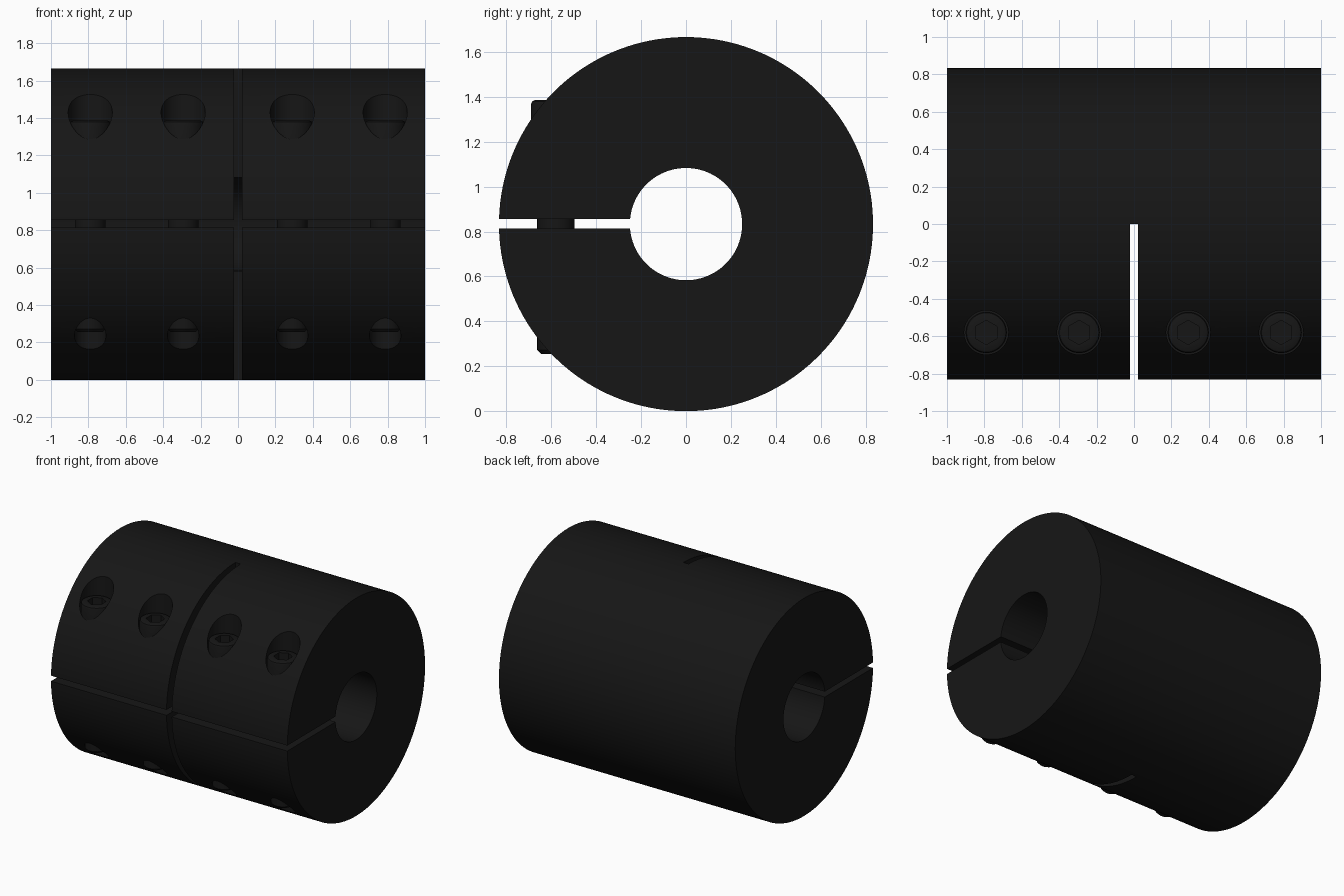
import bpy, math

if "Cube" in bpy.data.objects:
    bpy.data.objects.remove(bpy.data.objects["Cube"])

R, CZ, BORE = 0.833, 0.833, 0.25
SCREW_X = (-0.79, -0.293, 0.29, 0.787)
SCREW_Y = -0.58

black = bpy.data.materials.new("black_steel")
black.diffuse_color = (0.008, 0.008, 0.008, 1)
black.use_nodes = True
black.node_tree.nodes["Principled BSDF"].inputs["Base Color"].default_value = black.diffuse_color


def cyl(name, r, depth, loc, rot=(0, 0, 0), sides=64):
    bpy.ops.mesh.primitive_cylinder_add(vertices=sides, radius=r, depth=depth,
                                        location=loc, rotation=rot)
    o = bpy.context.object
    o.name = name
    return o


def rod(name, r, z0, z1, x, sides=64):
    return cyl(name, r, z1 - z0, (x, SCREW_Y, (z0 + z1) / 2), sides=sides)


def box(name, size, loc):
    bpy.ops.mesh.primitive_cube_add(size=1, location=loc)
    o = bpy.context.object
    o.name = name
    o.scale = size
    bpy.ops.object.transform_apply(location=False, rotation=False, scale=True)
    return o


def activate(o):
    bpy.ops.object.select_all(action='DESELECT')
    o.select_set(True)
    bpy.context.view_layer.objects.active = o


def boolean(target, tool, op='DIFFERENCE'):
    activate(target)
    m = target.modifiers.new("cut", 'BOOLEAN')
    m.operation = op
    m.solver = 'EXACT'
    m.object = tool
    bpy.ops.object.modifier_apply(modifier=m.name)
    bpy.data.objects.remove(tool, do_unlink=True)


def finish(o):
    o.data.materials.clear()
    o.data.materials.append(black)
    activate(o)
    bpy.ops.object.shade_smooth_by_angle(angle=math.radians(30))


def lathe(name, profile, x, sides=48):
    # closed solid of revolution about a vertical axis
    verts, faces = [], []
    for r, z in profile:
        for i in range(sides):
            a = 2 * math.pi * i / sides
            verts.append((r * math.cos(a), r * math.sin(a), z))
    for k in range(len(profile) - 1):
        for i in range(sides):
            j = (i + 1) % sides
            a, b = k * sides, (k + 1) * sides
            faces.append((a + i, a + j, b + j, b + i))
    faces.append(tuple(reversed(range(sides))))
    faces.append(tuple(range((len(profile) - 1) * sides, len(profile) * sides)))
    me = bpy.data.meshes.new(name)
    me.from_pydata(verts, [], faces)
    o = bpy.data.objects.new(name, me)
    o.location = (x, SCREW_Y, 0)
    bpy.context.collection.objects.link(o)
    return o


# Clamp body: bored cylinder, split lengthwise and half way across
side = (0, math.pi / 2, 0)
body = cyl("clamp_body", R, 2, (0, 0, CZ), side, 160)
boolean(body, cyl("bore", BORE, 2.4, (0, 0, CZ), side, 96))
boolean(body, box("long_slot", (2.4, 1.0, 0.042), (0, -0.6, CZ + 0.002)))
boolean(body, box("cross_slot", (0.044, 1.0, 2.4), (0, -0.5, CZ)))

# Screw holes with counterbores above
for x in SCREW_X:
    boolean(body, rod("screw_hole", 0.084, -0.2, 1.3, x))
    boolean(body, rod("counterbore", 0.118, 1.2, 1.9, x))
finish(body)

# Socket head cap screws
PROFILE = [(0.06, 0.255), (0.066, 0.255), (0.0825, 0.272), (0.0825, 1.2),
           (0.11, 1.2), (0.11, 1.368), (0.105, 1.38), (0.093, 1.386)]
for i, x in enumerate(SCREW_X):
    screw = lathe("cap_screw_%d" % (i + 1), PROFILE, x)
    boolean(screw, rod("hex_socket", 0.065, 1.29, 1.5, x, sides=6))
    finish(screw)
